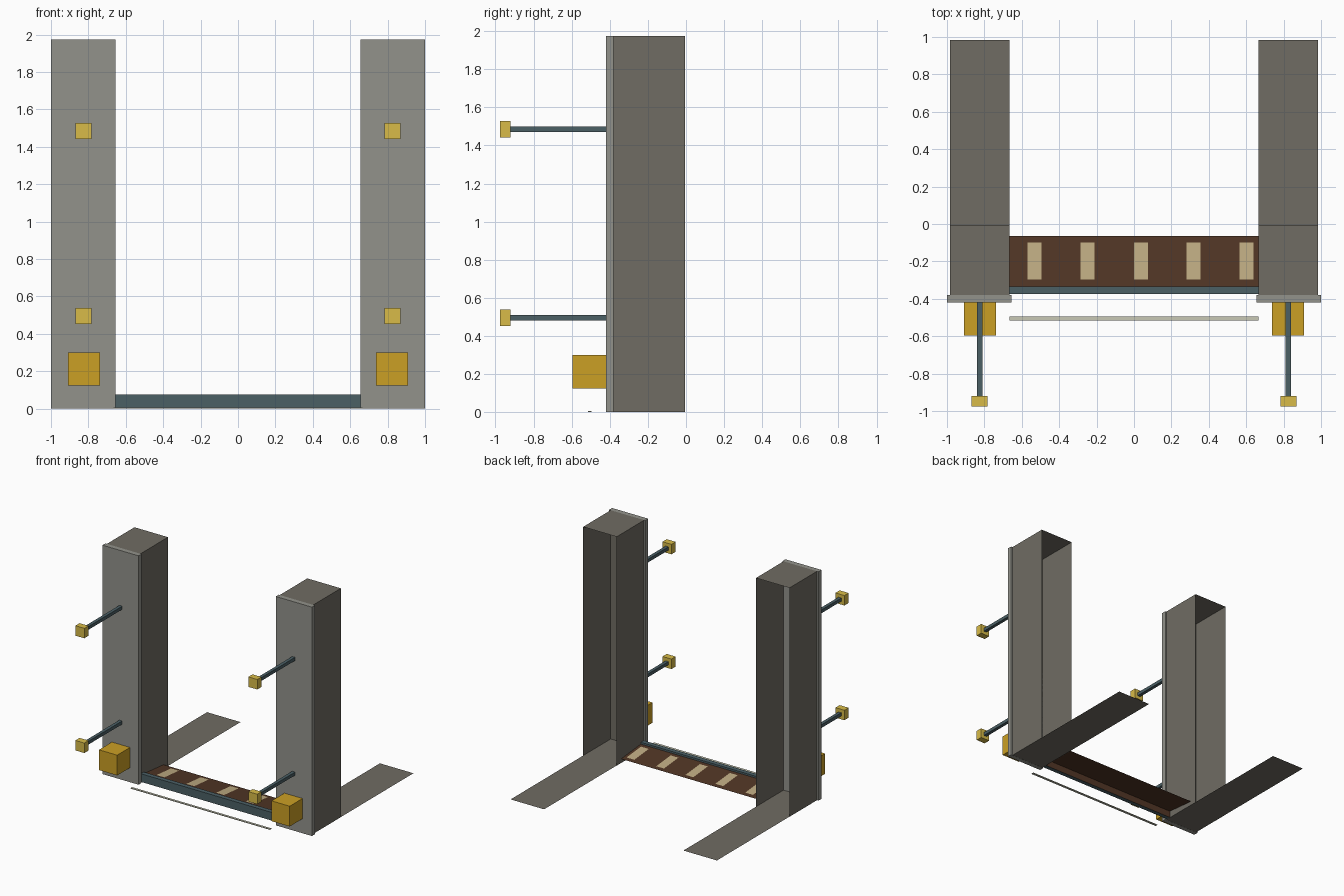
import bpy

if "Cube" in bpy.data.objects:
    bpy.data.objects.remove(bpy.data.objects["Cube"])


def material(name, rgb):
    m = bpy.data.materials.new(name)
    m.diffuse_color = (*rgb, 1)
    m.use_nodes = True
    m.node_tree.nodes["Principled BSDF"].inputs["Base Color"].default_value = m.diffuse_color
    return m


BODY = material("warm_grey", (0.16, 0.15, 0.125))
PLATE = material("light_grey", (0.29, 0.29, 0.26))
STEEL = material("blue_steel", (0.07, 0.115, 0.13))
ORANGE = material("orange", (0.60, 0.35, 0.018))
YELLOW = material("yellow", (0.69, 0.50, 0.065))
BROWN = material("brown", (0.084, 0.037, 0.019))
TAN = material("tan", (0.53, 0.42, 0.23))
BEIGE = material("beige", (0.58, 0.58, 0.46))


def mesh(name, verts, faces, mat):
    me = bpy.data.meshes.new(name)
    me.from_pydata(verts, [], faces)
    me.materials.append(mat)
    ob = bpy.data.objects.new(name, me)
    bpy.context.collection.objects.link(ob)
    return ob


SIDES = {"bottom": (0, 2, 6, 4), "top": (1, 5, 7, 3), "front": (0, 4, 5, 1),
         "back": (2, 3, 7, 6), "left": (0, 1, 3, 2), "right": (4, 6, 7, 5)}


def box(name, xs, ys, zs, mat, skip=()):
    """Box between limits, with any named sides left open."""
    xs = sorted(xs)
    verts = [(x, y, z) for x in xs for y in ys for z in zs]
    return mesh(name, verts, [f for k, f in SIDES.items() if k not in skip], mat)


def sheet(name, xs, profile, mat):
    """Open (y, z) profile swept across x."""
    verts = [(x, y, z) for y, z in profile for x in sorted(xs)]
    faces = [(2 * i, 2 * i + 1, 2 * i + 3, 2 * i + 2) for i in range(len(profile) - 1)]
    return mesh(name, verts, faces, mat)


for s, side in ((-1, "left"), (1, "right")):
    # Pillar shell, open at the back, and the floor strip running behind it
    px = (s * 0.665, s * 0.985)
    box(side + "_pillar", px, (-0.38, -0.005), (0, 1.975), BODY, ("back", "bottom"))
    sheet(side + "_floor_strip", px, [(0.985, 0.001), (-0.38, 0.001)], BODY)
    # Wider front plate
    box(side + "_front_plate", (s * 0.655, s), (-0.42, -0.38), (0, 1.975), PLATE)
    # Bumper block low on the plate
    box(side + "_bumper", (s * 0.737, s * 0.91), (-0.595, -0.42), (0.125, 0.3), ORANGE)
    # Two rods with end caps
    for z, level in ((0.495, "lower"), (1.485, "upper")):
        tag = f"{side}_{level}"
        box(tag + "_rod", (s * 0.811, s * 0.839), (-0.925, -0.42),
            (z - 0.014, z + 0.014), STEEL)
        box(tag + "_rod_cap", (s * 0.783, s * 0.868), (-0.977, -0.92),
            (z - 0.043, z + 0.043), YELLOW)

# Threshold bar and sloping deck between the pillars
W = (-0.665, 0.665)
box("threshold_bar", W, (-0.375, -0.335), (0.005, 0.075), STEEL)
sheet("deck", W, [(-0.334, 0.002), (-0.334, 0.06), (-0.065, 0.035)], BROWN)


def deck_z(y):
    return 0.035 + (-0.065 - y) / 0.269 * 0.025 + 0.003


# Pale slats on the deck
for i, x in enumerate((-0.57, -0.285, 0.0, 0.28, 0.563)):
    sheet(f"deck_slat_{i + 1}", (x, x + 0.075),
          [(y, deck_z(y)) for y in (-0.297, -0.1)], TAN)

# Thin line on the ground in front
box("ground_line", W, (-0.515, -0.495), (0, 0.006), BEIGE)
